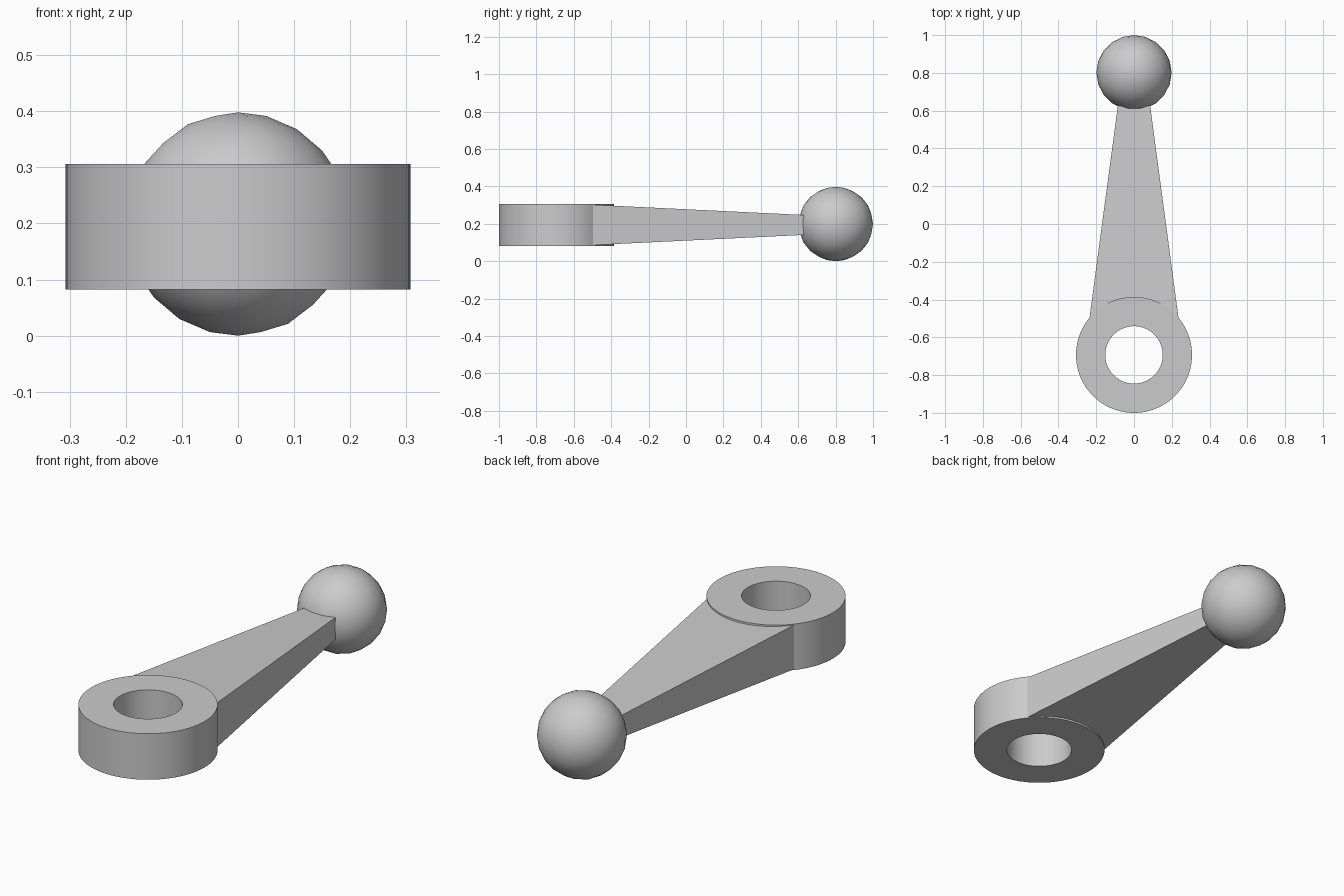
import bpy, bmesh, math

if "Cube" in bpy.data.objects:
    bpy.data.objects.remove(bpy.data.objects["Cube"])

grey = bpy.data.materials.new("plain grey")
grey.diffuse_color = (0.6, 0.6, 0.6, 1)
grey.use_nodes = True
grey.node_tree.nodes["Principled BSDF"].inputs["Base Color"].default_value = grey.diffuse_color

MID_Z = 0.194      # mid height of eye ring and arm
RING_Y = -0.693    # ring centre
SEG = 96


def finish(name, bm, smooth_angle=None):
    bmesh.ops.recalc_face_normals(bm, faces=bm.faces[:])
    mesh = bpy.data.meshes.new(name)
    bm.to_mesh(mesh)
    bm.free()
    mesh.materials.append(grey)
    ob = bpy.data.objects.new(name, mesh)
    bpy.context.collection.objects.link(ob)
    if smooth_angle:
        bpy.ops.object.select_all(action='DESELECT')
        ob.select_set(True)
        bpy.context.view_layer.objects.active = ob
        bpy.ops.object.shade_smooth_by_angle(angle=math.radians(smooth_angle))
    return ob


# Eye ring: rectangular section swept around the hole
bm = bmesh.new()
section = [(0.152, -0.112), (0.307, -0.112), (0.307, 0.112), (0.152, 0.112)]
loops = []
for i in range(SEG):
    a = math.tau * i / SEG
    loops.append([bm.verts.new((r * math.cos(a), RING_Y + r * math.sin(a), MID_Z + z))
                  for r, z in section])
for i in range(SEG):
    p, q = loops[i], loops[(i + 1) % SEG]
    for j in range(4):
        k = (j + 1) % 4
        bm.faces.new((p[j], q[j], q[k], p[k]))
finish("eye_ring", bm, 30)

# Arm: box tapering in width and height from the ring into the ball
bm = bmesh.new()
bmesh.ops.create_cube(bm, size=2)
for v in bm.verts:
    y, w, h = (-0.5, 0.236, 0.108) if v.co.y < 0 else (0.72, 0.073, 0.049)
    v.co = (v.co.x * w, y, MID_Z + v.co.z * h)
finish("tapered_arm", bm)

# Ball end
bm = bmesh.new()
bmesh.ops.create_icosphere(bm, subdivisions=3, radius=0.199)
bmesh.ops.translate(bm, verts=bm.verts[:], vec=(0, 0.801, 0.199))
finish("ball_end", bm, 40)
